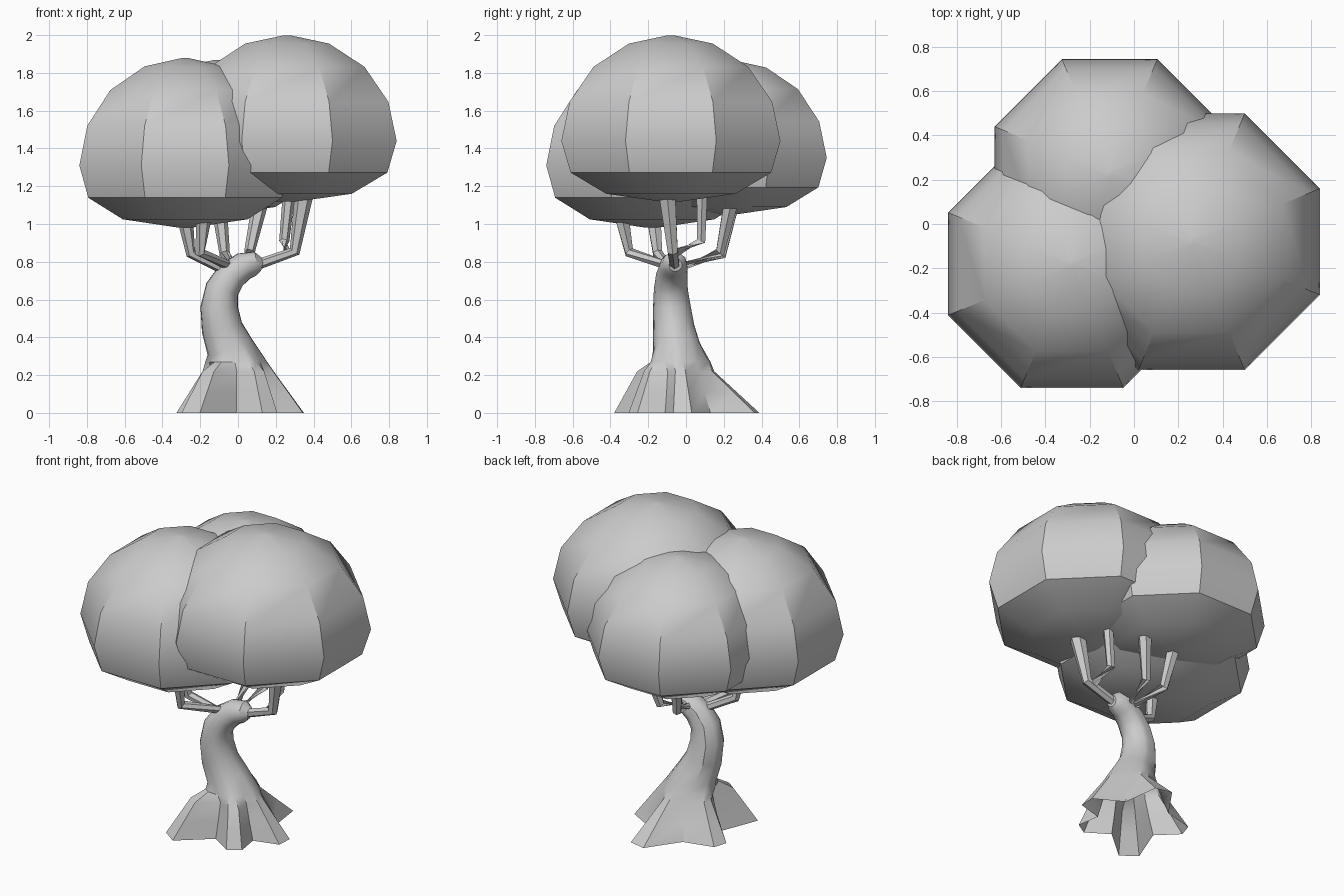
import bpy, bmesh, math
from mathutils import Vector

if "Cube" in bpy.data.objects:
    bpy.data.objects.remove(bpy.data.objects["Cube"])


def loft(name, rings, cap_start=True, cap_end=True):
    """Skin a list of equal-length point rings into one object."""
    bm = bmesh.new()
    rows = [[bm.verts.new(p) for p in ring] for ring in rings]
    n = len(rows[0])
    for a, b in zip(rows, rows[1:]):
        for i in range(n):
            j = (i + 1) % n
            bm.faces.new((a[i], a[j], b[j], b[i]))
    if cap_start:
        bm.faces.new(rows[0][::-1])
    if cap_end:
        bm.faces.new(rows[-1])
    me = bpy.data.meshes.new(name)
    bm.to_mesh(me)
    bm.free()
    ob = bpy.data.objects.new(name, me)
    bpy.context.collection.objects.link(ob)
    bpy.ops.object.select_all(action='DESELECT')
    ob.select_set(True)
    bpy.context.view_layer.objects.active = ob
    bpy.ops.object.shade_smooth_by_angle(angle=math.radians(32))
    return ob


def path_rings(path, angles):
    """Rings perpendicular to a path of (x, y, z, radius)."""
    pts = [Vector(p[:3]) for p in path]
    rings = []
    for k, p in enumerate(pts):
        t = (pts[min(k + 1, len(pts) - 1)] - pts[max(k - 1, 0)]).normalized()
        ref = Vector((0, 1, 0)) if abs(t.y) < 0.85 else Vector((0, 0, 1))
        v = (ref - t * ref.dot(t)).normalized()
        u = v.cross(t)
        rings.append([p + path[k][3] * (u * math.cos(a) + v * math.sin(a)) for a in angles])
    return rings


# canopy: three eight-sided domes with flattened undersides
profile = [(0.08, -0.575), (0.59, -0.5), (0.915, -0.3), (1, 0), (0.924, 0.37),
           (0.707, 0.70), (0.383, 0.92), (0.03, 0.998)]
clumps = [("canopy_right", 0.26, -0.08, 1.44, 0.58, 0.56),
          ("canopy_left", -0.28, -0.18, 1.31, 0.56, 0.57),
          ("canopy_back", -0.11, 0.225, 1.35, 0.52, 0.52)]
for name, cx, cy, cz, r, h in clumps:
    k = r / math.cos(math.pi / 8)
    rings = [[(cx + k * f * math.cos((i + 0.5) * math.pi / 4),
               cy + k * f * math.sin((i + 0.5) * math.pi / 4),
               cz + z * h) for i in range(8)] for f, z in profile]
    loft(name, rings)

# trunk: star-shaped root flare blending into a leaning tube
# each root: angle, tip radius, ledge radius
roots = [(-3, 0.35, 0.19), (77, 0.39, 0.17), (163, 0.33, 0.19), (234, 0.43, 0.27), (301, 0.33, 0.22)]
angles, tips, mids, ledges = [], [], [], []
for i, (a, tip, ledge) in enumerate(roots):
    nxt = roots[(i + 1) % 5][0] + (360 if i == 4 else 0)
    angles += [math.radians(d) for d in (a - 8, a + 8, (a + nxt) / 2)]
    tips += [tip, tip, 0.215]
    mids += [tip * 0.5 + ledge * 0.5] * 2 + [0.18]
    ledges += [ledge, ledge, 0.15]


def star(cx, cy, z, radii):
    return [(cx + r * math.cos(a), cy + r * math.sin(a), z) for a, r in zip(angles, radii)]


rings = [star(0, 0, 0, tips), star(0, -0.01, 0.11, mids), star(0, -0.02, 0.22, ledges),
         star(-0.01, -0.035, 0.27, [min(r, 0.165) for r in ledges])]
trunk_path = [(-0.045, -0.05, 0.35, 0.125), (-0.085, -0.065, 0.45, 0.11),
              (-0.1, -0.075, 0.56, 0.1), (-0.085, -0.08, 0.655, 0.09),
              (-0.035, -0.075, 0.73, 0.083), (0.03, -0.065, 0.777, 0.075),
              (0.09, -0.06, 0.79, 0.065), (0.125, -0.055, 0.783, 0.035)]
loft("trunk", rings + path_rings(trunk_path, angles), cap_start=False)

# branches: thin arms from the trunk, each forking into two upright limbs
hexagon = [i * math.pi / 3 for i in range(6)]
branches = {
    "branch_right": [(0.09, -0.06, 0.78, 0.028), (0.3, -0.07, 0.855, 0.03), (0.35, -0.1, 1.16, 0.05)],
    "branch_right_fork": [(0.26, -0.05, 0.85, 0.024), (0.245, 0.08, 0.91, 0.027), (0.27, 0.085, 1.16, 0.033)],
    "branch_back": [(0.02, -0.04, 0.77, 0.025), (0.06, 0.18, 0.85, 0.028), (0.115, 0.235, 1.1, 0.042)],
    "branch_back_fork": [(0.0, -0.04, 0.77, 0.025), (-0.07, 0.19, 0.84, 0.028), (-0.1, 0.24, 1.09, 0.042)],
    "branch_left": [(-0.06, -0.08, 0.75, 0.025), (-0.25, -0.15, 0.845, 0.028), (-0.28, -0.17, 1.03, 0.042)],
    "branch_left_fork": [(-0.05, -0.1, 0.78, 0.025), (-0.2, -0.3, 0.85, 0.028), (-0.18, -0.34, 1.04, 0.042)],
}
for name, path in branches.items():
    loft(name, path_rings(path, hexagon))
